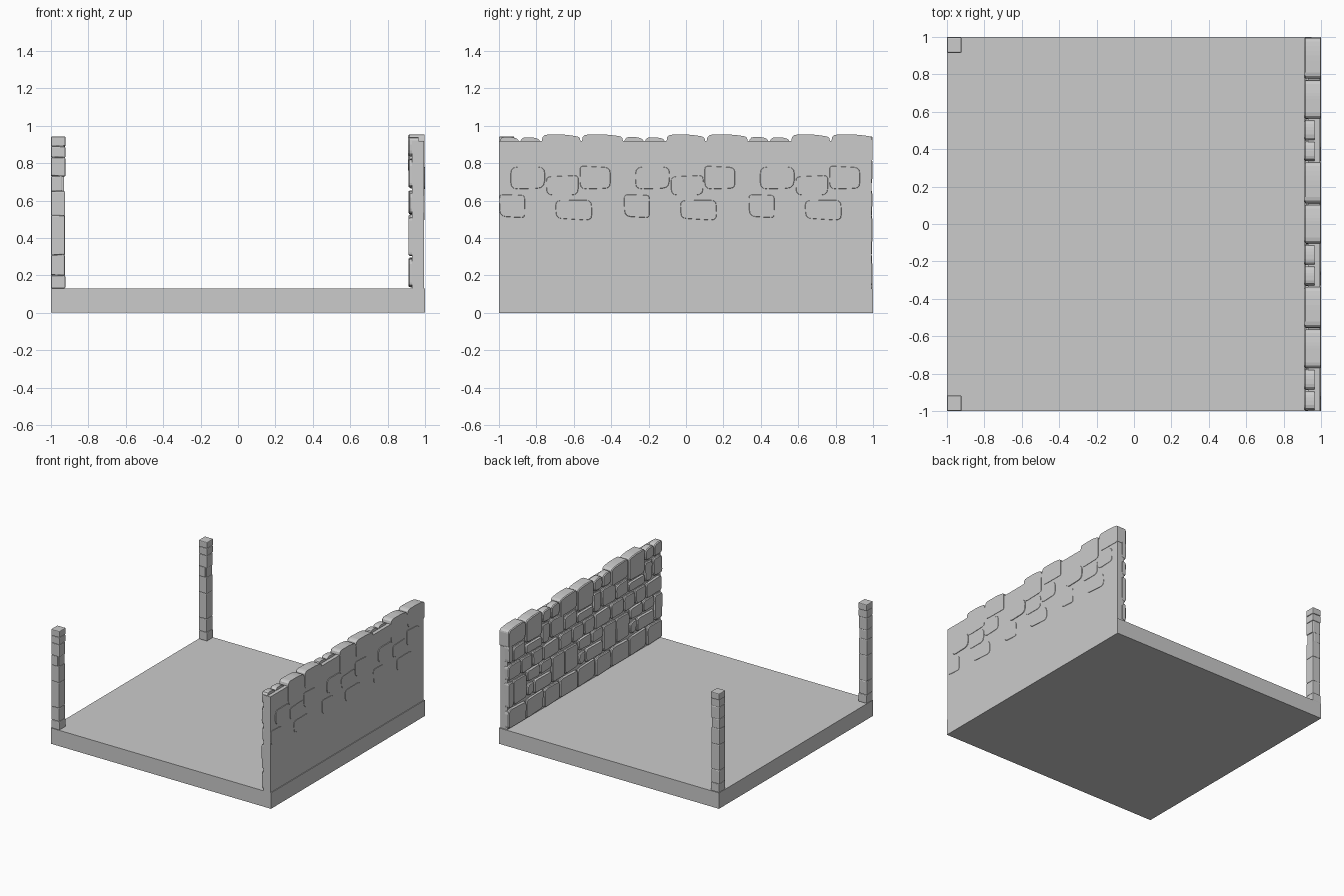
import bpy, bmesh, random
from mathutils import Vector

if "Cube" in bpy.data.objects:
    bpy.data.objects.remove(bpy.data.objects["Cube"])

TILE = 2 / 3


def finish(bm, name):
    bmesh.ops.recalc_face_normals(bm, faces=bm.faces)
    me = bpy.data.meshes.new(name)
    bm.to_mesh(me)
    bm.free()
    ob = bpy.data.objects.new(name, me)
    bpy.context.collection.objects.link(ob)
    return ob


def add_box(bm, x0, x1, y0, y1, z0, z1):
    r = bmesh.ops.create_cube(bm, size=1)
    for v in r["verts"]:
        v.co = Vector(((x0 + x1) / 2 + v.co.x * (x1 - x0),
                       (y0 + y1) / 2 + v.co.y * (y1 - y0),
                       (z0 + z1) / 2 + v.co.z * (z1 - z0)))
    return r["verts"]


def rounded(corners, cuts, seg=3):
    """Polygon with each corner replaced by a small curve."""
    pts, n = [], len(corners)
    for i, c in enumerate(corners):
        p, q = corners[i - 1], corners[(i + 1) % n]
        a = c + (p - c).normalized() * min(cuts[i], (p - c).length * .45)
        b = c + (q - c).normalized() * min(cuts[i], (q - c).length * .45)
        for k in range(seg + 1):
            t = k / seg
            pts.append(a * (1 - t) ** 2 + c * 2 * t * (1 - t) + b * t * t)
    return pts


def add_stone(bm, face_x, back_x, y0, y1, z0, z1, seed, bevel=.007, top=False):
    """Irregular rounded block whose worn face lies at face_x."""
    rnd = random.Random(seed)
    j = lambda: rnd.uniform(.003, .016)
    k = .002 if top else 1
    corners = [Vector((y0 + j() * .5, z0 + j())), Vector((y1 - j() * .5, z0 + j())),
               Vector((y1 - j() * .3, z1 - j() * k)), Vector((y0 + j() * .3, z1 - j() * k))]
    if top:
        mid = y0 + (y1 - y0) * .62
        corners[2].y -= .012
        corners.insert(3, Vector((mid, z1)))
    cuts = [rnd.uniform(.015, .04) for _ in corners]
    pts = rounded(corners, cuts)
    cen = sum(pts, Vector((0, 0))) / len(pts)
    d = 1 if face_x > back_x else -1
    rings = []
    for x, inset in ((back_x, 0), (face_x - d * bevel, 0), (face_x, bevel)):
        ring = []
        for p in pts:
            q = p + (cen - p).normalized() * inset
            ring.append(bm.verts.new((x, q.x, q.y)))
        rings.append(ring)
    n = len(pts)
    for a, b in zip(rings, rings[1:]):
        for i in range(n):
            bm.faces.new((a[i], a[(i + 1) % n], b[(i + 1) % n], b[i]))
    bm.faces.new(rings[0])
    bm.faces.new(rings[-1])


# floor slab
bm = bmesh.new()
add_box(bm, -1, 1, -1, 1, 0, .13)
finish(bm, "floor_slab")

# wall core behind the stones
bm = bmesh.new()
add_box(bm, .93, .994, -1, .99, .13, .917)
finish(bm, "wall_core")

# courses of one wall section: bottom, top, joint positions
COURSES = [(.13, .30, (.0, .20, .43, TILE)),
           (.30, .42, (.10, .33, .42)),
           (.30, .52, (.42, .60, .767)),
           (.42, .53, (.10, .25, .42)),
           (.52, .66, (.0, .21, .35, .50, TILE)),
           (.66, .83, (-.06, .12, .225)),
           (.66, .75, (.225, .44)),
           (.66, .79, (.44, .607))]
CAPS = [(.0, .11, .83, .94), (.11, .225, .83, .938),
        (.225, .44, .75, .952), (.44, TILE, .79, .953)]
OUTER = [(.06, .25, .65, .79), (.25, .43, .62, .74), (.43, .60, .65, .79),
         (.0, .14, .50, .64), (.30, .50, .49, .61)]

# inner stone facing and coping, repeated in three sections
bm = bmesh.new()
for t in range(-1, 4):
    base = -1 + t * TILE
    idx = 0
    for z0, z1, joints in COURSES:
        for a, b in zip(joints, joints[1:]):
            idx += 1
            y0, y1 = max(-1, base + a), min(1, base + b)
            if y1 - y0 > .03:
                face = .91 + random.Random(idx).uniform(0, .006)
                add_stone(bm, face, .95, y0, y1, z0, z1, idx)
    if 0 <= t < 3:
        for i, (a, b, z0, z1) in enumerate(CAPS):
            back = .965 if i < 2 else .997
            add_stone(bm, .91, back, base + a, base + b, z0, z1, 50 + i, top=True)
finish(bm, "wall_stones")

# nearly flush stones on the outer face
bm = bmesh.new()
for t in range(3):
    for i, (a, b, z0, z1) in enumerate(OUTER):
        face = .999 if i == 0 else .9965
        add_stone(bm, face, .97, -1 + t * TILE + a, -1 + t * TILE + b,
                  z0, z1, 80 + i, bevel=.002)
finish(bm, "outer_wall_stones")

# corner posts of stacked blocks
LEVELS = (.13, .20, .31, .52, .65, .73, .83, .89, .942)
for name, y0, y1 in (("front_post", -1, -.917), ("back_post", .915, .998)):
    bm = bmesh.new()
    add_box(bm, -.994, -.93, y0 + .007, y1 - .007, .13, .93)
    rnd = random.Random(4)
    for i, (z0, z1) in enumerate(zip(LEVELS, LEVELS[1:])):
        x1 = -.94 if i == 4 else -.922 - rnd.uniform(0, .004)
        vs = add_box(bm, -1, x1, y0, y1 - rnd.uniform(0, .006), z0, z1)
        for v in vs:
            v.co.z += rnd.uniform(-.003, .003) if .14 < v.co.z < .93 else 0
        es = list({e for v in vs for e in v.link_edges})
        bmesh.ops.bevel(bm, geom=es, offset=.006, segments=2, profile=.5,
                        affect='EDGES', clamp_overlap=True)
    finish(bm, name)
